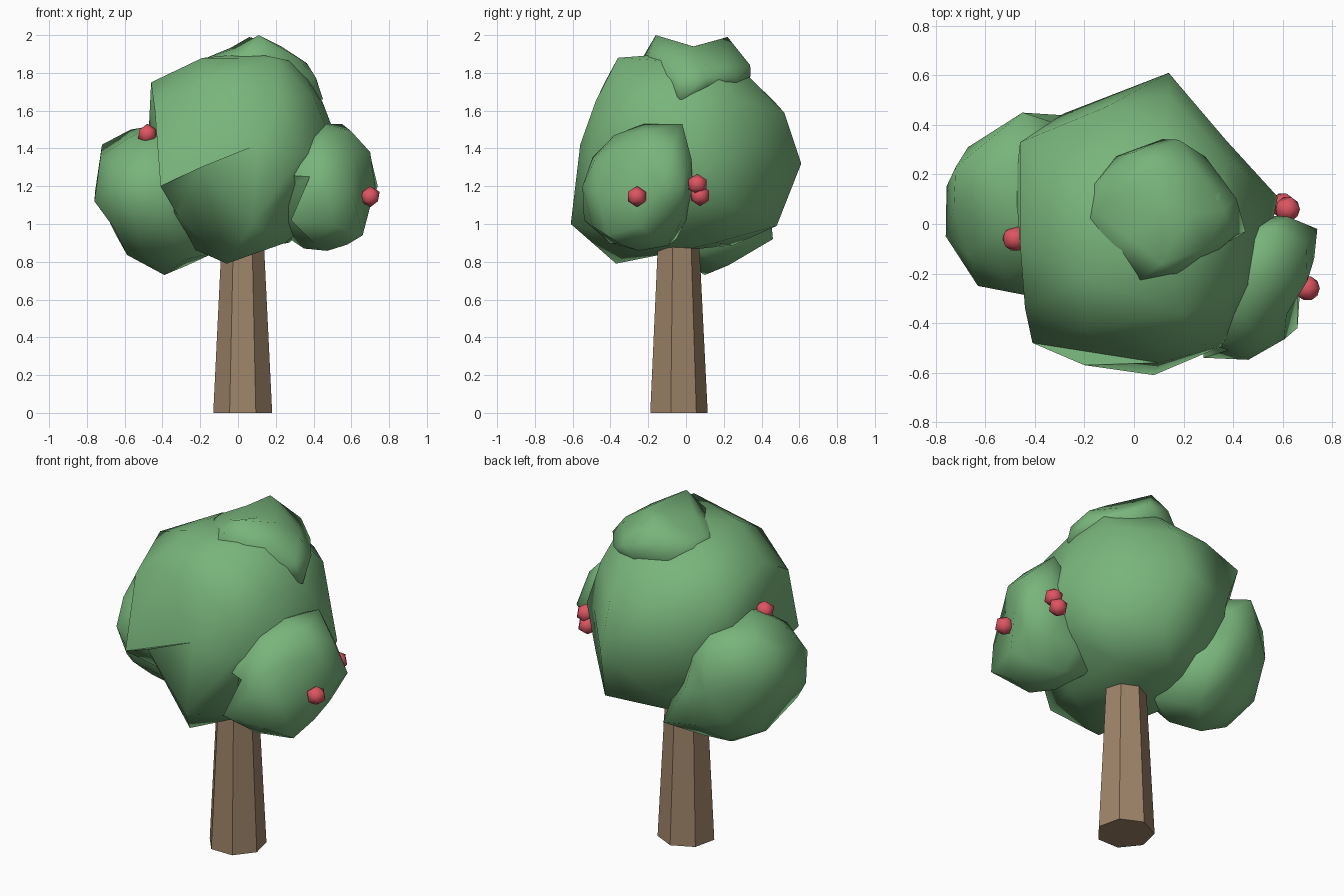
import bpy, bmesh, math
from mathutils import Vector, Matrix


def material(name, rgb):
    m = bpy.data.materials.new(name)
    m.diffuse_color = (*rgb, 1)
    return m


LEAF = material("leaf green", (0.19, 0.46, 0.20))
BARK = material("bark brown", (0.34, 0.23, 0.14))
FRUIT = material("fruit red", (0.72, 0.09, 0.12))


def finish(name, bm, mat, angle):
    bmesh.ops.recalc_face_normals(bm, faces=bm.faces)
    me = bpy.data.meshes.new(name)
    bm.to_mesh(me)
    bm.free()
    me.materials.append(mat)
    if angle:
        me.shade_smooth()
        me.set_sharp_from_angle(angle=math.radians(angle))
    ob = bpy.data.objects.new(name, me)
    bpy.context.collection.objects.link(ob)
    return ob


def leaf_clump(name, centre, radii, pulls):
    """Low-poly ball, squashed, with its nearest corners dragged out to a few points."""
    c, r = Vector(centre), Vector(radii)
    bm = bmesh.new()
    bmesh.ops.create_icosphere(bm, subdivisions=2, radius=1)
    free = list(bm.verts)
    home = {v: v.co.normalized() for v in free}
    for v in bm.verts:
        v.co = c + v.co * r
    for p in map(Vector, pulls):
        d = Vector([(p[i] - c[i]) / r[i] for i in range(3)]).normalized()
        v = max(free, key=lambda q: home[q].dot(d))
        free.remove(v)
        move = p - v.co
        v.co = p
        for e in v.link_edges:
            n = e.other_vert(v)
            if n in free:
                n.co += move * 0.25
    finish(name, bm, LEAF, 60)


# Trunk: tapered seven-sided post with a flat side to the front
bm = bmesh.new()
bmesh.ops.create_cone(bm, cap_ends=True, segments=7, radius1=0.16, radius2=0.11, depth=1.0)
front = Vector((0, -1, 0))
corner = max(bm.verts, key=lambda v: v.co.dot(front)).co
turn = math.radians(-90 + 180 / 7) - math.atan2(corner.y, corner.x)
bmesh.ops.rotate(bm, verts=bm.verts, matrix=Matrix.Rotation(turn, 3, "Z"))
bmesh.ops.translate(bm, verts=bm.verts, vec=(0.025, -0.045, 0.5))
finish("trunk", bm, BARK, 0)

# Leaf clumps
leaf_clump("main_leaves", (0.06, -0.02, 1.35), (0.5, 0.55, 0.53), [
    (-0.46, 0.33, 1.66), (0.14, 0.61, 1.32), (0.20, 0.48, 0.99), (0.58, 0.11, 1.30),
    (-0.41, -0.48, 1.20), (0.08, -0.61, 1.00), (-0.20, -0.57, 1.30), (-0.06, -0.37, 0.79),
    (0.20, -0.36, 1.88), (-0.46, -0.08, 1.75), (-0.20, -0.43, 1.75), (-0.44, -0.34, 1.60),
    (0.34, 0.10, 1.85), (0.14, 0.52, 1.59), (-0.40, 0.20, 1.02), (-0.41, -0.10, 1.30),
    (0.05, -0.02, 0.86), (0.34, -0.37, 1.22), (0.25, -0.25, 0.90), (0.45, 0.00, 1.64),
    (0.10, -0.56, 1.42), (0.37, 0.34, 1.40)])
leaf_clump("left_leaves", (-0.43, 0.08, 1.14), (0.33, 0.36, 0.37), [
    (-0.72, 0.23, 1.42), (-0.76, -0.05, 1.12), (-0.39, 0.10, 0.73), (-0.17, 0.46, 0.92),
    (-0.45, 0.45, 1.42), (-0.63, -0.25, 1.20), (-0.45, 0.05, 1.52), (-0.12, 0.05, 0.85),
    (-0.66, 0.05, 0.99), (-0.52, -0.08, 0.88), (-0.67, 0.31, 1.20), (-0.30, 0.44, 1.15)])
leaf_clump("right_leaves", (0.47, -0.25, 1.19), (0.25, 0.28, 0.32), [
    (0.74, -0.02, 1.20), (0.66, -0.42, 0.94), (0.28, -0.54, 1.02), (0.55, -0.02, 1.53),
    (0.70, -0.23, 1.38), (0.35, -0.25, 0.87), (0.45, -0.38, 1.47), (0.38, -0.51, 1.25),
    (0.66, -0.27, 1.14), (0.24, -0.46, 1.26), (0.62, 0.03, 1.34), (0.26, -0.04, 0.93)])
leaf_clump("top_leaves", (0.11, 0.06, 1.79), (0.29, 0.27, 0.16), [
    (0.11, -0.16, 2.00), (0.06, 0.22, 1.99), (0.18, 0.34, 1.84), (-0.21, -0.03, 1.82),
    (-0.14, 0.18, 1.87), (0.45, -0.03, 1.66), (0.02, -0.23, 1.88), (0.11, 0.04, 1.94),
    (0.27, 0.20, 1.84), (0.38, 0.12, 1.72)])

# Fruit
for i, p in enumerate([(-0.48, -0.06, 1.475), (0.70, -0.26, 1.145),
                       (0.62, 0.06, 1.21), (0.60, 0.075, 1.15)]):
    bm = bmesh.new()
    bmesh.ops.create_icosphere(bm, subdivisions=1, radius=0.056)
    bmesh.ops.translate(bm, verts=bm.verts, vec=p)
    finish(f"fruit_{i + 1}", bm, FRUIT, 60)
